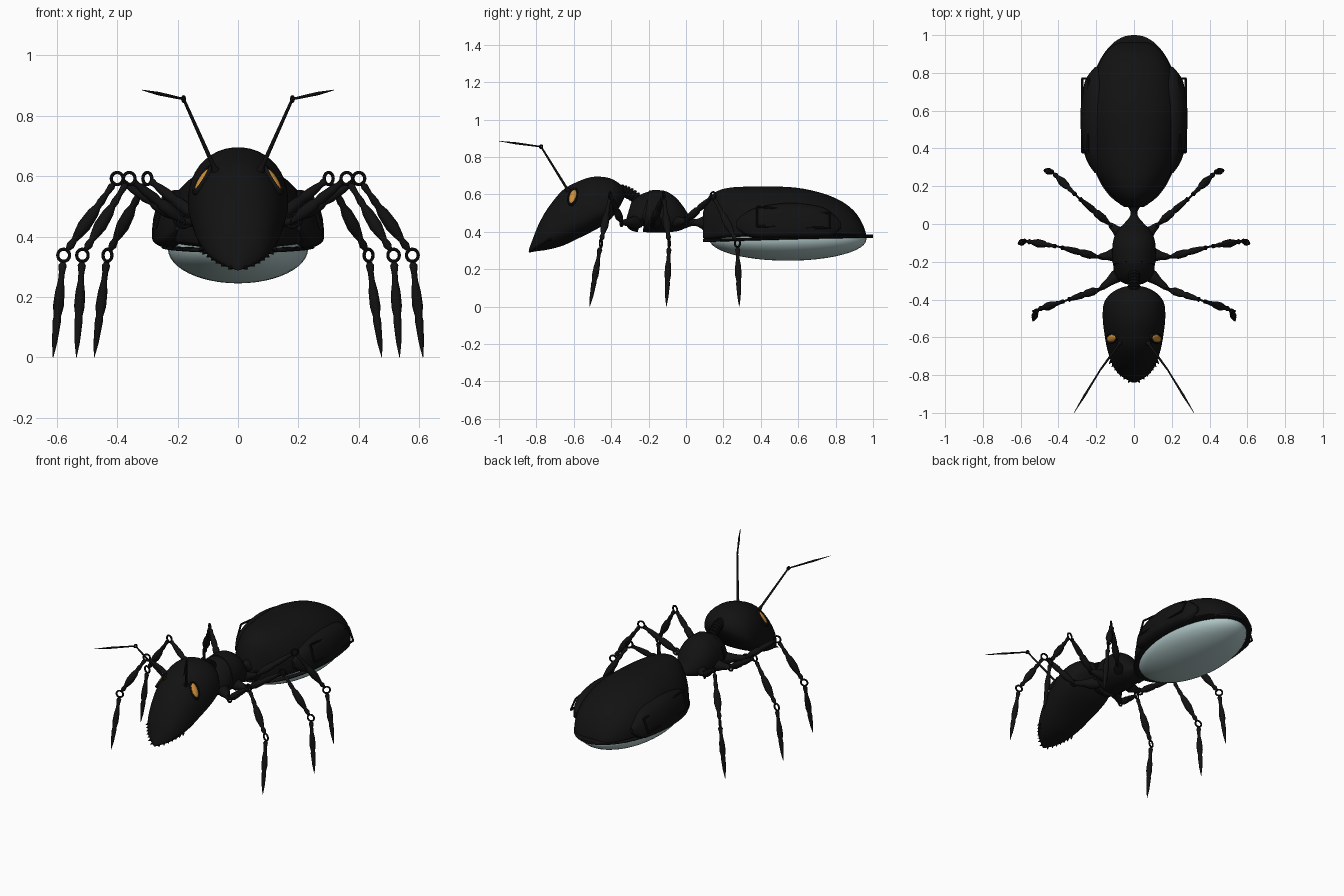
import bpy, bmesh, math
from mathutils import Vector, Matrix

if "Cube" in bpy.data.objects:
    bpy.data.objects.remove(bpy.data.objects["Cube"])


def material(name, col):
    m = bpy.data.materials.new(name)
    m.diffuse_color = (*col, 1)
    m.use_nodes = True
    m.node_tree.nodes["Principled BSDF"].inputs["Base Color"].default_value = m.diffuse_color
    return m


BLACK = material("black_shell", (0.006, 0.006, 0.006))
PALE = material("pale_belly", (0.42, 0.55, 0.55))
AMBER = material("amber_eye", (0.6, 0.27, 0.04))


def finish(bm, name, mat=BLACK, mirror=False):
    bmesh.ops.recalc_face_normals(bm, faces=bm.faces)
    me = bpy.data.meshes.new(name)
    bm.to_mesh(me)
    bm.free()
    ob = bpy.data.objects.new(name, me)
    bpy.context.collection.objects.link(ob)
    me.materials.append(mat)
    if mirror:
        ob.modifiers.new("mirror", 'MIRROR').use_mirror_merge = False
    bpy.ops.object.select_all(action='DESELECT')
    ob.select_set(True)
    bpy.context.view_layer.objects.active = ob
    bpy.ops.object.shade_smooth_by_angle(angle=math.radians(40))
    return ob


def skin(bm, rings):
    vs = [[bm.verts.new(p) for p in r] for r in rings]
    n = len(vs[0])
    for a, b in zip(vs, vs[1:]):
        for i in range(n):
            bm.faces.new((a[i], a[(i + 1) % n], b[(i + 1) % n], b[i]))
    bm.faces.new(vs[0])
    bm.faces.new(vs[-1])


def catmull(st, sub):
    out = []
    for i in range(len(st) - 1):
        p = [st[max(i - 1, 0)], st[i], st[i + 1], st[min(i + 2, len(st) - 1)]]
        for k in range(sub):
            t = k / sub
            out.append([0.5 * (2 * b + (c - a) * t + (2 * a - 5 * b + 4 * c - d) * t * t
                               + (3 * b - a - 3 * c + d) * t ** 3) for a, b, c, d in zip(*p)])
    return out + [list(st[-1])]


def loft(name, st, frac=0.4, power=2.0, shear=0.0, cx=0.0, n=40, sub=4, **kw):
    """Stations (y, z bottom, z top, half width); frac places the widest level."""
    bm = bmesh.new()
    rings = []
    for y, zb, zt, w in catmull(st, sub):
        zc = zb + frac * (zt - zb)
        ring = []
        for i in range(n):
            a = 2 * math.pi * (i + 0.5) / n
            c, s = math.cos(a), math.sin(a)
            h = zt - zc if s > 0 else zc - zb
            z = zc + math.copysign(abs(s) ** (2 / power), s) * h
            x = math.copysign(abs(c) ** (2 / power), c) * w
            ring.append((cx + x, y + shear * (z - zc), z))
        rings.append(ring)
    skin(bm, rings)
    return finish(bm, name, **kw)


def spindle(bm, p, q, prof, n=12):
    p, q = Vector(p), Vector(q)
    rot = (q - p).to_track_quat('Z', 'Y').to_matrix()
    skin(bm, [[p.lerp(q, t) + rot @ Vector((r * math.cos(2 * math.pi * i / n),
                                            r * math.sin(2 * math.pi * i / n), 0))
               for i in range(n)] for t, r in prof])


def torus(bm, c, axis, R, r, n=24, m=8):
    rot = Vector(axis).to_track_quat('Z', 'Y').to_matrix()
    vs = []
    for i in range(n):
        a = 2 * math.pi * i / n
        vs.append([bm.verts.new(Vector(c) + rot @ Vector((
            (R + r * math.cos(b)) * math.cos(a), (R + r * math.cos(b)) * math.sin(a), r * math.sin(b))))
            for b in (2 * math.pi * j / m for j in range(m))])
    for i in range(n):
        for j in range(m):
            a, b = vs[i], vs[(i + 1) % n]
            bm.faces.new((a[j], a[(j + 1) % m], b[(j + 1) % m], b[j]))


def ball(name, c, scale, normal=(0, 0, 1), **kw):
    bm = bmesh.new()
    rot = Vector(normal).to_track_quat('Z', 'Y').to_matrix().to_4x4()
    bmesh.ops.create_uvsphere(bm, u_segments=40, v_segments=24, radius=1,
                              matrix=Matrix.Translation(c) @ rot @ Matrix.Diagonal((*scale, 1)))
    return finish(bm, name, **kw)


# Abdomen: domed shell, flat rim, side fairings and pale belly
loft("abdomen_shell", [
    (0.09, 0.37, 0.50, 0.05), (0.105, 0.355, 0.545, 0.075), (0.135, 0.352, 0.595, 0.105),
    (0.20, 0.354, 0.63, 0.16), (0.32, 0.357, 0.642, 0.215), (0.55, 0.362, 0.64, 0.247),
    (0.70, 0.365, 0.615, 0.235), (0.82, 0.368, 0.57, 0.20), (0.90, 0.37, 0.51, 0.157),
    (0.945, 0.371, 0.44, 0.11), (0.962, 0.372, 0.39, 0.07)], frac=0.12, power=2.15)
rim = []
for k in range(21):
    a = math.pi * k / 20
    y = 0.545 - 0.455 * math.cos(a)
    z = 0.35 + 0.026 * y
    rim.append((y, z - 0.008, z + 0.01, 0.008 + 0.245 * math.sin(a)))
loft("abdomen_rim", rim, frac=0.5, power=4, sub=2)
loft("side_fairing", [
    (0.27, 0.42, 0.46, 0.01), (0.33, 0.375, 0.51, 0.05), (0.42, 0.36, 0.54, 0.075),
    (0.57, 0.36, 0.555, 0.087), (0.72, 0.365, 0.535, 0.07), (0.78, 0.375, 0.50, 0.05),
    (0.83, 0.42, 0.45, 0.01)], frac=0.2, power=2.3, cx=0.198, n=28, mirror=True)
bm = bmesh.new()
corners = [(0.274, 0.38, 0.43), (0.274, 0.77, 0.42), (0.24, 0.77, 0.50), (0.245, 0.38, 0.535)]
for a, b in zip(corners, corners[1:] + corners[:1]):
    spindle(bm, a, b, [(0, 0.006), (1, 0.006)], 8)
finish(bm, "fairing_panel_trim", mirror=True)
ball("pale_underbelly", (0, 0.545, 0.36), (0.232, 0.42, 0.115), mat=PALE)

# Thorax in two shells with a slanted seam, and the waist
loft("thorax_front", [
    (-0.31, 0.46, 0.56, 0.055), (-0.295, 0.425, 0.585, 0.08), (-0.265, 0.405, 0.605, 0.10),
    (-0.232, 0.398, 0.618, 0.11)], shear=0.3)
loft("thorax_core", [(-0.26, 0.43, 0.575, 0.08), (-0.18, 0.43, 0.575, 0.08)])
loft("thorax_back", [
    (-0.218, 0.398, 0.622, 0.112), (-0.14, 0.395, 0.62, 0.116), (-0.08, 0.397, 0.59, 0.108),
    (-0.03, 0.405, 0.54, 0.083), (0.005, 0.42, 0.495, 0.05), (0.04, 0.432, 0.468, 0.022),
    (0.07, 0.425, 0.475, 0.02), (0.11, 0.40, 0.50, 0.045)], shear=0.15)

# Ribbed neck
bm = bmesh.new()
for k in range(9):
    t = k / 8
    torus(bm, (0, -0.375 + 0.12 * t, 0.625 - 0.055 * t * t), (0, 1, -0.9 * t), 0.024, 0.009)
path = [(0, -0.40, 0.62), (0, -0.31, 0.61), (0, -0.24, 0.56)]
for a, b in zip(path, path[1:]):
    spindle(bm, a, b, [(0, 0.024), (1, 0.024)])
finish(bm, "ribbed_neck")

# Head: wedge tapering to pointed jaws
loft("head", [
    (-0.84, 0.288, 0.305, 0.008), (-0.82, 0.292, 0.36, 0.045), (-0.79, 0.297, 0.435, 0.085),
    (-0.74, 0.304, 0.525, 0.117), (-0.66, 0.325, 0.622, 0.143), (-0.58, 0.362, 0.668, 0.157),
    (-0.50, 0.402, 0.694, 0.166), (-0.42, 0.45, 0.69, 0.16), (-0.37, 0.51, 0.668, 0.125),
    (-0.34, 0.56, 0.64, 0.075), (-0.328, 0.59, 0.618, 0.03)], frac=0.34, power=2.1)
bm = bmesh.new()
for k in range(7):
    t = k / 6
    p = Vector((0.02 + 0.10 * t ** 0.8, -0.825 + 0.10 * t, 0.30 + 0.06 * t))
    spindle(bm, p, p + Vector((0.012, -0.016, -0.008)), [(0, 0.009), (1, 0.001)], 8)
finish(bm, "jaw_teeth", mirror=True)

# Eyes
EYE, EN = Vector((0.117, -0.605, 0.587)), (0.78, -0.3, 0.55)
ball("amber_eye", EYE, (0.02, 0.045, 0.013), EN, mat=AMBER, mirror=True)
bm = bmesh.new()
torus(bm, (0, 0, 0), (0, 0, 1), 1, 0.16)
for v in bm.verts:
    v.co = EYE + Vector(EN).to_track_quat('Z', 'Y') @ Vector((v.co.x * 0.024, v.co.y * 0.05, v.co.z * 0.06))
finish(bm, "eye_surround", mirror=True)

# Antennae with an elbow ring
bm = bmesh.new()
base, elbow, tip = (0.075, -0.63, 0.62), (0.18, -0.775, 0.855), (0.318, -1.0, 0.885)
spindle(bm, base, elbow, [(0, 0.014), (0.08, 0.007), (0.95, 0.005), (1, 0.004)], 10)
spindle(bm, elbow, tip, [(0, 0.004), (0.3, 0.005), (0.6, 0.006), (1, 0.001)], 10)
torus(bm, elbow, (1, 0.5, 0), 0.009, 0.004, 16)
finish(bm, "antenna", mirror=True)

# Legs: hip, thigh, shin and foot spike linked by open rings
HIP = [(0, 0.03), (0.3, 0.035), (0.6, 0.022), (0.88, 0.016), (1, 0.01)]
THIGH = [(0, 0.008), (0.1, 0.014), (0.2, 0.021), (0.4, 0.02), (0.45, 0.014), (0.55, 0.018),
         (0.75, 0.014), (0.85, 0.01), (0.91, 0.013), (0.93, 0.006)]
SHIN = [(0.07, 0.006), (0.1, 0.012), (0.2, 0.009), (0.3, 0.013), (0.36, 0.011), (0.45, 0.019),
        (0.62, 0.022), (0.74, 0.015), (0.8, 0.01), (0.87, 0.014), (0.93, 0.007)]
FOOT = [(0.07, 0.008), (0.1, 0.014), (0.17, 0.01), (0.25, 0.01), (0.36, 0.016), (0.5, 0.018),
        (0.6, 0.012), (0.64, 0.014), (0.85, 0.009), (1, 0.001)]
LEGS = {
    "front_leg": ((0.06, -0.25, 0.45), (0.18, -0.345, 0.45), (0.36, -0.405, 0.592),
                  (0.515, -0.455, 0.338), (0.535, -0.515, 0.0)),
    "middle_leg": ((0.08, -0.16, 0.45), (0.19, -0.175, 0.455), (0.40, -0.12, 0.592),
                   (0.577, -0.09, 0.338), (0.612, -0.105, 0.0)),
    "hind_leg": ((0.05, -0.07, 0.45), (0.13, 0.0, 0.46), (0.30, 0.145, 0.592),
                 (0.432, 0.275, 0.338), (0.476, 0.285, 0.0)),
}
for name, pts in LEGS.items():
    bm = bmesh.new()
    hip, joint, knee, ankle, toe = map(Vector, pts)
    for a, b, prof in ((hip, joint, HIP), (joint, knee, THIGH), (knee, ankle, SHIN), (ankle, toe, FOOT)):
        spindle(bm, a, b, prof)
    out = ankle - joint
    side = Vector((-out.y, out.x, 0))
    for c in (joint, knee, ankle):
        torus(bm, c, side, 0.02, 0.0055)
    # small bristles on the shin and foot
    for a, b in ((knee, ankle), (ankle, toe)):
        for t in (0.3, 0.4, 0.5):
            p = a.lerp(b, t)
            spindle(bm, p, p + Vector((0.012, 0, 0)) + (b - a).normalized() * 0.022,
                    [(0, 0.004), (1, 0.001)], 6)
    finish(bm, name, mirror=True)
